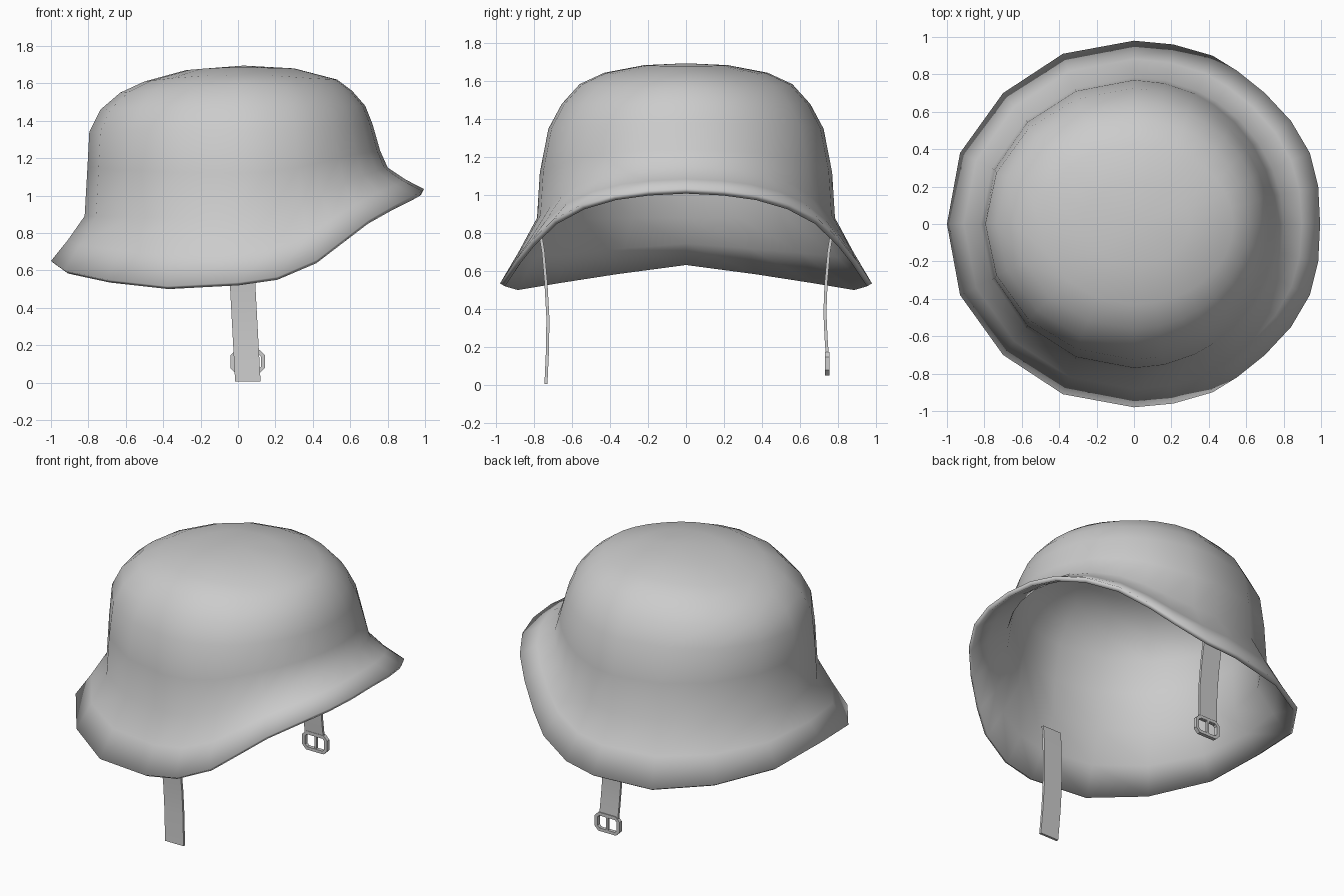
import bpy, bmesh, math
from mathutils import Vector

if "Cube" in bpy.data.objects:
    bpy.data.objects.remove(bpy.data.objects["Cube"])


def make_object(name, bm, smooth_angle):
    bmesh.ops.recalc_face_normals(bm, faces=bm.faces)
    mesh = bpy.data.meshes.new(name)
    bm.to_mesh(mesh)
    bm.free()
    ob = bpy.data.objects.new(name, mesh)
    bpy.context.collection.objects.link(ob)
    bpy.ops.object.select_all(action='DESELECT')
    ob.select_set(True)
    bpy.context.view_layer.objects.active = ob
    bpy.ops.object.shade_smooth_by_angle(angle=math.radians(smooth_angle))
    return ob


def bridge(bm, a, b):
    n = len(a)
    for i in range(n):
        bm.faces.new((a[i], a[(i + 1) % n], b[(i + 1) % n], b[i]))


# Helmet shell: half of the brim edge, from the peak round to the back
half_rim = [(.995, 0, 1.035), (.985, .2, 1.025), (.94, .38, 1.0), (.84, .55, .95),
            (.70, .70, .87), (.55, .82, .755), (.42, .90, .655), (.21, .96, .565),
            (0, .98, .535), (-.38, .91, .515), (-.70, .70, .55),
            (-.93, .38, .60), (-1, 0, .65)]
rim = [Vector(p) for p in half_rim]
rim += [Vector((x, -y, z)) for x, y, z in reversed(half_rim[1:-1])]

# Crown rings: front x, z; side y, z; back x, z
crown = [(.80, 1.15, .785, .88, .82, .89),
         (.76, 1.24, .77, 1.12, .805, 1.15),
         (.72, 1.38, .725, 1.35, .795, 1.34),
         (.68, 1.48, .655, 1.48, .735, 1.46),
         (.61, 1.56, .56, 1.585, .63, 1.55),
         (.53, 1.62, .43, 1.645, .50, 1.61),
         (.30, 1.68, .22, 1.685, .28, 1.67)]


def crown_ring(xf, zf, ys, zs, xb, zb):
    pts = []
    for p in rim:
        a = math.atan2(p.y, p.x)
        c, s = math.cos(a), math.sin(a)
        if c > 0:
            w = max(0, (p.z - .535) / .5)
            pts.append(Vector((xf * c, ys * s, zs + (zf - zs) * w)))
        else:
            pts.append(Vector((xb * c, ys * s, zs + (zb - zs) * c * c)))
    return pts


bm = bmesh.new()
layers = [crown_ring(*r) for r in crown]
layers.insert(0, [a.lerp(b, .5) - Vector((0, 0, .008)) for a, b in zip(rim, layers[0])])
layers.insert(0, rim)
rings = [[bm.verts.new(p) for p in pts] for pts in layers]
for a, b in zip(rings, rings[1:]):
    bridge(bm, a, b)
top = bm.verts.new((.03, 0, 1.695))
last = rings[-1]
for i in range(len(last)):
    bm.faces.new((last[i], last[(i + 1) % len(last)], top))
shell = make_object("helmet_shell", bm, 60)
mod = shell.modifiers.new("thickness", 'SOLIDIFY')
mod.thickness = .03
mod.offset = -1


# Chin straps: a flat band swept down a side path of (y, z) points
def strap(name, path):
    bm = bmesh.new()
    t = .008
    sections = []
    for y, z in path:
        x = .053 - .054 * z + .0
        w = .068
        sections.append([bm.verts.new(p) for p in
                         ((x - w, y - t, z), (x + w, y - t, z), (x + w, y + t, z), (x - w, y + t, z))])
    for a, b in zip(sections, sections[1:]):
        bridge(bm, a, b)
    bm.faces.new(sections[0])
    bm.faces.new(sections[-1])
    make_object(name, bm, 30)


strap("strap_right", [(-.765, .78), (-.752, .70), (-.738, .54), (-.728, .36), (-.729, .2), (-.738, .005)])
strap("strap_left", [(.765, .78), (.752, .70), (.738, .54), (.732, .38), (.738, .25), (.745, .15)])


# Buckle: chamfered frame with a centre prong
def octagon(bm, w, h, c, y):
    return [bm.verts.new((.052 + x, y, .112 + z)) for x, z in
            ((w, h - c), (w - c, h), (c - w, h), (-w, h - c),
             (-w, c - h), (c - w, -h), (w - c, -h), (w, c - h))]


bm = bmesh.new()
loops = [octagon(bm, .092, .062, .028, .733), octagon(bm, .092, .062, .028, .757),
         octagon(bm, .070, .042, .014, .757), octagon(bm, .070, .042, .014, .733)]
for i in range(4):
    bridge(bm, loops[i], loops[(i + 1) % 4])
make_object("buckle_frame", bm, 30)

bm = bmesh.new()
bmesh.ops.create_cube(bm, size=1)
for v in bm.verts:
    v.co = Vector((.052 + v.co.x * .014, .75 + v.co.y * .014, .112 + v.co.z * .11))
make_object("buckle_prong", bm, 30)
